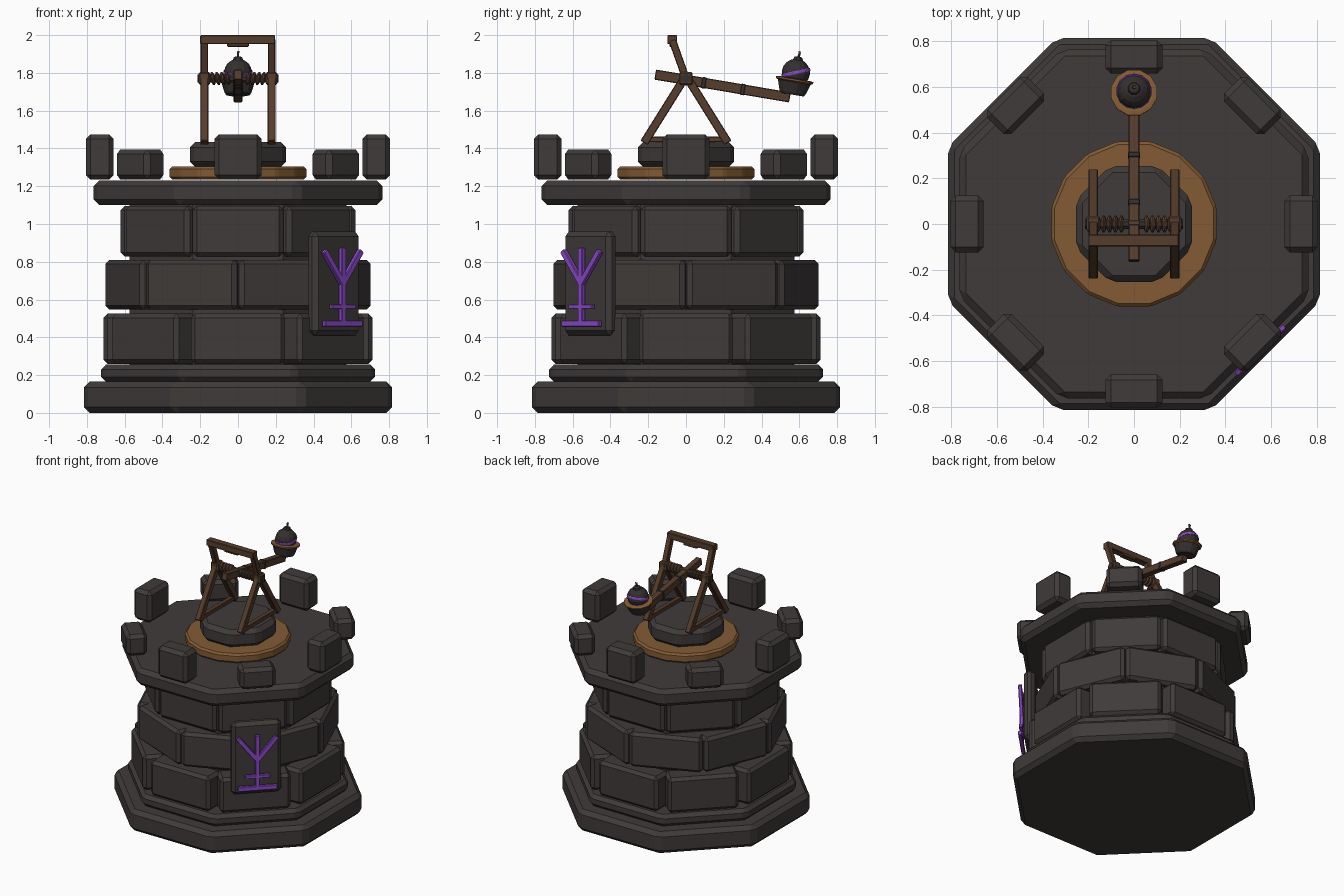
import bpy, bmesh, math
from math import pi, cos, sin, radians
from mathutils import Matrix, Vector

if "Cube" in bpy.data.objects:
    bpy.data.objects.remove(bpy.data.objects["Cube"], do_unlink=True)


def material(name, rgb):
    m = bpy.data.materials.new(name)
    m.use_nodes = True
    m.diffuse_color = (*rgb, 1)
    m.node_tree.nodes["Principled BSDF"].inputs["Base Color"].default_value = (*rgb, 1)
    return m


STONE = material("charcoal stone", (0.050, 0.043, 0.041))
WOOD = material("dark wood", (0.092, 0.046, 0.026))
GOLD = material("bronze wood", (0.225, 0.105, 0.034))
PURPLE = material("rune purple", (0.26, 0.07, 0.60))
IRON = material("dark iron", (0.035, 0.029, 0.029))
X, Y, Z = Vector((1, 0, 0)), Vector((0, 1, 0)), Vector((0, 0, 1))


def finish(name, bm, mat, matrix=Matrix(), bevel=0):
    if bevel:
        bmesh.ops.bevel(bm, geom=bm.edges[:], offset=bevel, segments=1,
                        affect='EDGES', clamp_overlap=True)
    bmesh.ops.transform(bm, matrix=matrix, verts=bm.verts)
    bmesh.ops.recalc_face_normals(bm, faces=bm.faces)
    mesh = bpy.data.meshes.new(name)
    bm.to_mesh(mesh)
    bm.free()
    mesh.materials.append(mat)
    ob = bpy.data.objects.new(name, mesh)
    bpy.context.collection.objects.link(ob)
    return ob


def box(name, size, matrix, mat, bevel=0):
    bm = bmesh.new()
    bmesh.ops.create_cube(bm, size=1, matrix=Matrix.Diagonal((*size, 1)))
    return finish(name, bm, mat, matrix, bevel)


def beam(name, a, b, width, depth, mat, side=X, bevel=0.004):
    """Square bar from a to b; width runs along the side axis."""
    a, b = Vector(a), Vector(b)
    d = (b - a).normalized()
    rot = Matrix((side, d.cross(side), d)).transposed().to_4x4()
    return box(name, (width, depth, (b - a).length),
               Matrix.Translation((a + b) / 2) @ rot, mat, bevel)


def lathe(name, profile, n, mat, matrix=Matrix(), bevel=0):
    """Closed solid from (apothem, height) pairs with n flat sides."""
    bm = bmesh.new()
    rings = [[bm.verts.new((r / cos(pi / n) * cos((i + .5) * 2 * pi / n),
                            r / cos(pi / n) * sin((i + .5) * 2 * pi / n), z))
              for i in range(n)] for r, z in profile]
    for lo, hi in zip(rings, rings[1:]):
        for i in range(n):
            j = (i + 1) % n
            bm.faces.new((lo[i], lo[j], hi[j], hi[i]))
    bm.faces.new(rings[0][::-1])
    bm.faces.new(rings[-1])
    return finish(name, bm, mat, matrix, bevel)


def slab(name, r, z0, z1, mat=STONE, n=8, bevel=0.03):
    return lathe(name, [(r, z0), (r, z1)], n, mat, bevel=bevel)


def around(angle, r, z):
    """Frame whose local x points outward at the angle."""
    return Matrix.Rotation(angle, 4, 'Z') @ Matrix.Translation((r, 0, z))


# Stepped foundation, inner core and deck
slab("base_slab", 0.815, 0, 0.165)
slab("base_step", 0.725, 0.165, 0.255, bevel=0.025)
slab("tower_core", 0.575, 0.25, 1.11, bevel=0)
slab("deck", 0.765, 1.1, 1.23)

# Courses of stone blocks, every other one turned half a block
courses = [(0.712, 0.25, 0.26, 0.525, 0), (0.662, 0.26, 0.547, 0.81, 0.5),
           (0.622, 0.24, 0.828, 1.095, 0)]
for row, (r, half, z0, z1, turn) in enumerate(courses):
    for i in range(8):
        box(f"wall_block_{row}_{i}", (0.2, 2 * half, z1 - z0),
            around((i + turn) * pi / 4, r - 0.1, (z0 + z1) / 2), STONE, 0.022)

# Battlements, tall on the sides and low on the corners
for i in range(8):
    h = 0.16 if i % 2 else 0.24
    box(f"merlon_{i}", (0.148, 0.25, h),
        around(i * pi / 4, 0.732, 1.235 + h / 2), STONE, 0.025)

# Wall plaque with raised rune
corner = -pi / 4
box("rune_plaque", (0.075, 0.35, 0.55), around(corner, 0.715, 0.685), STONE, 0.025)
normal = Vector((cos(corner), sin(corner), 0))
across = Vector((-sin(corner), cos(corner), 0))


def rune_bar(name, t0, z0, t1, z1, w):
    p = [normal * 0.782 + across * t + Z * z for t, z in ((t0, z0), (t1, z1))]
    beam(name, *p, 0.026, w, PURPLE, normal)


rune_bar("rune_stem", 0, 0.47, 0, 0.875, 0.034)
rune_bar("rune_foot", -0.14, 0.473, 0.14, 0.473, 0.034)
rune_bar("rune_crossbar", -0.088, 0.562, 0.088, 0.562, 0.026)
for s, label in ((-1, "right"), (1, "left")):
    rune_bar(f"rune_branch_{label}", 0, 0.685, s * 0.137, 0.858, 0.034)

# Turntable and pedestal
slab("turntable", 0.362, 1.235, 1.305, GOLD, 16, 0.014)
slab("pedestal", 0.255, 1.3, 1.435)

# Trestle frames with raked uprights
for s, label in ((-1, "right"), (1, "left")):
    x = s * 0.178
    for e, end in ((-1, "front"), (1, "back")):
        beam(f"{end}_leg_{label}", (x, e * 0.222, 1.43), (x, 0, 1.785), 0.042, 0.045, WOOD)
    beam(f"sill_{label}", (x, -0.2, 1.448), (x, 0.2, 1.448), 0.036, 0.03, WOOD)
    beam(f"upright_{label}", (x, 0, 1.77), (x, -0.073, 1.975), 0.04, 0.04, WOOD)
    box(f"axle_hub_{label}", (0.06, 0.07, 0.07), Matrix.Translation((x, 0, 1.77)), WOOD, 0.008)
    # Rope coils wound on the axle
    for k in range(4):
        turn = Matrix.Translation((s * (0.055 + k * 0.026), 0, 1.77)) @ \
            Matrix.Rotation(pi / 2 + 0.2 * s, 4, 'Y')
        lathe(f"rope_coil_{label}_{k}", [(0.022, -0.011), (0.035, -0.004),
              (0.035, 0.004), (0.022, 0.011)], 10, WOOD, turn)
lathe("axle", [(0.022, -0.215), (0.022, 0.215)], 8, IRON,
      Matrix.Translation((0, 0, 1.77)) @ Matrix.Rotation(pi / 2, 4, 'Y'))
beam("top_crossbar", (-0.2, -0.073, 1.976), (0.197, -0.073, 1.976), 0.052, 0.047, WOOD, Y)
box("stop_pad", (0.115, 0.04, 0.03), Matrix.Translation((0, -0.068, 1.953)), WOOD, 0.004)

# Throwing arm with iron straps
tail, tip = Vector((0, -0.163, 1.791)), Vector((0, 0.55, 1.67))
beam("throwing_arm", tail, tip, 0.046, 0.054, WOOD)
for k, f in enumerate((0.23, 0.36, 0.65)):
    p, d = tail.lerp(tip, f), (tip - tail).normalized() * 0.012
    beam(f"arm_strap_{k}", p - d, p + d, 0.052, 0.06, IRON if k else WOOD)

# Bucket and bomb, square to the arm
seat = Matrix.Translation((0, 0.562, 1.685)) @ Matrix.Rotation(radians(-9.6), 4, 'X')
lathe("bucket", [(0.062, 0), (0.07, 0.012), (0.09, 0.075)], 12, IRON, seat)
lathe("bucket_rim", [(0.086, 0.066), (0.1, 0.074), (0.1, 0.083), (0.086, 0.086)],
      12, GOLD, seat)
ball = seat @ Matrix.Translation((0, 0, 0.118))
R = 0.073
lathe("bomb", [(R * cos(a), R * sin(a)) for a in (radians(-80 + 20 * k) for k in range(9))],
      14, IRON, ball)
lathe("bomb_band", [(R + 0.001, -0.009), (R + 0.003, -0.006), (R + 0.003, 0.006),
      (R + 0.001, 0.009)], 14, PURPLE, ball @ Matrix.Rotation(radians(22), 4, 'X'))
lathe("bomb_cap", [(0.028, 0.062), (0.022, 0.082), (0.012, 0.086)], 8, IRON, ball)
top = ball @ Vector((0, 0, 0.08))
beam("fuse", top, top + Vector((0, 0.008, 0.028)), 0.013, 0.013, WOOD)
beam("fuse_tip", top + Vector((0, 0.008, 0.025)), top + Vector((0.003, 0.004, 0.034)),
     0.012, 0.012, GOLD, bevel=0)
